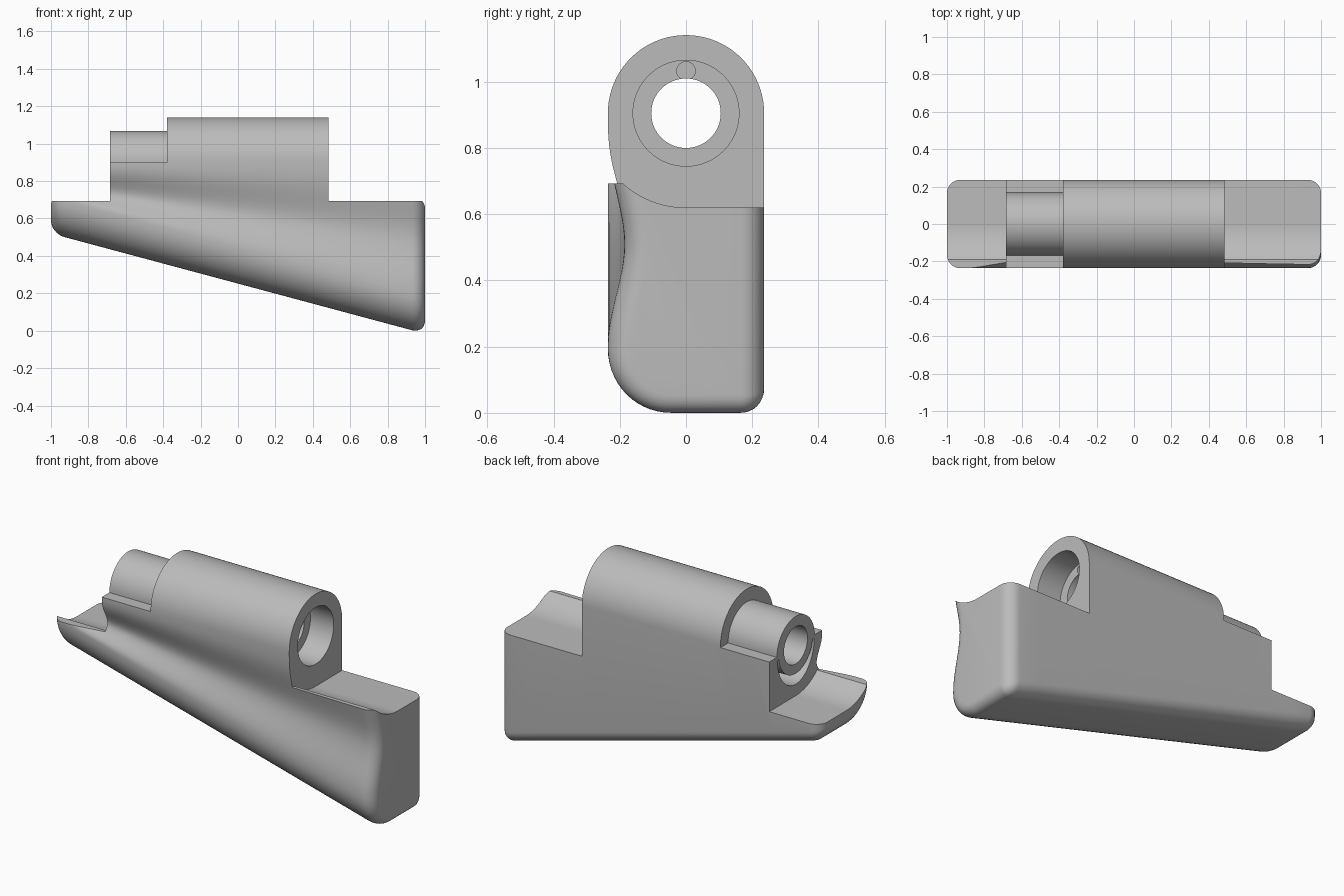
import bpy, bmesh, math

cube = bpy.data.objects.get("Cube")
if cube:
    bpy.data.objects.remove(cube, do_unlink=True)

W = 0.236      # half width of the block
AXIS = 0.905   # height of the bore axis
ROUND = 0.07   # rounding of the ends and the back edge

grey = bpy.data.materials.new("light grey")
grey.use_nodes = True
colour = (0.5, 0.5, 0.5, 1)
grey.diffuse_color = colour
grey.node_tree.nodes["Principled BSDF"].inputs["Base Color"].default_value = colour


def arc(cy, cz, ry, rz, a0, a1, n):
    """Points on an elliptical arc in the YZ plane, angles in degrees."""
    pts = []
    for i in range(n + 1):
        a = math.radians(a0 + (a1 - a0) * i / n)
        pts.append((cy + ry * math.cos(a), cz + rz * math.sin(a)))
    return pts


def loft(name, sections):
    """Closed solid through (x, points) sections."""
    bm = bmesh.new()
    rings = [[bm.verts.new((x, y, z)) for y, z in pts] for x, pts in sections]
    n = len(rings[0])
    for a, b in zip(rings, rings[1:]):
        for i in range(n):
            j = (i + 1) % n
            bm.faces.new((a[i], a[j], b[j], b[i]))
    bm.faces.new(rings[0])
    bm.faces.new(rings[-1])
    bmesh.ops.recalc_face_normals(bm, faces=bm.faces)
    mesh = bpy.data.meshes.new(name)
    bm.to_mesh(mesh)
    bm.free()
    mesh.materials.append(grey)
    ob = bpy.data.objects.new(name, mesh)
    bpy.context.collection.objects.link(ob)
    return ob


def smooth(t):
    return t * t * (3 - 2 * t)


def section(x):
    """Cross-section at x: rounded sloping bottom, finger groove, domed top."""
    d = min(1 - abs(x), ROUND)
    ins = ROUND - math.sqrt(max(0, ROUND ** 2 - (ROUND - d) ** 2))
    front, back = -W + ins, W - ins
    slope = 0.268 * (0.94 - x)
    bottom = slope + ins
    rf, rb = 0.19 - ins, max(ROUND - ins, 0.004)
    low, mid = slope + 0.2, 0.5 + 0.14 * (1 - x)
    pts = arc(back - rb, bottom + rb, rb, rb, 0, -90, 8)
    pts += arc(front + rf, bottom + rf, rf, rf, 270, 180, 14)
    for i in range(13):
        t = i / 12
        pts.append((front + 0.05 * smooth(t), low + (mid - low) * t))
    for i in range(1, 16):
        t = i / 16
        pts.append((front + 0.05 * smooth(1 - t) ** 1.6, mid + (AXIS - mid) * t))
    pts += arc(0, AXIS, back, W, 180, 0, 40)
    return pts


# Main block, with closely spaced sections at the rounded ends
ends = [1 - ROUND * (1 - math.cos(math.radians(90 * i / 8))) for i in range(9)]
xs = [-x for x in ends] + [-0.93 + 1.86 * i / 16 for i in range(1, 16)] + ends[::-1]
body = loft("grip_block", [(x, section(x)) for x in xs])


def prism(name, pts, x0, x1):
    return loft(name, [(x0, pts), (x1, pts)])


# Cutters for the troughs, the neck tube and the bores
trough = [(-0.5, 0.695)] + arc(0, AXIS, 0.285, 0.285, 228.2, 270, 16)
trough += [(0.5, 0.62), (0.5, 1.5), (-0.5, 1.5)]
neck = [(-0.5, 0.9)] + arc(0, 0.9, 0.168, 0.168, 180, 0, 40)
neck += [(0.5, 0.9), (0.5, 1.5), (-0.5, 1.5)]
crescent = arc(0, 0.895, 0.166, 0.21, 185, 355, 30)
crescent += arc(0, 0.895, 0.15, 0.15, 355, 185, 30)

cutters = [
    prism("nose_cutter", trough, 0.485, 1.2),
    prism("tail_cutter", trough, -1.2, -0.685),
    prism("neck_cutter", neck, -0.75, -0.38),
    prism("bore_cutter", arc(0, AXIS, 0.105, 0.105, 0, 354.375, 63), -1.3, 1.3),
    prism("counterbore_cutter", arc(0, AXIS, 0.16, 0.16, 0, 354.375, 63), 0.34, 0.7),
    prism("pin_hole_cutter", arc(0, 1.033, 0.028, 0.028, 0, 345, 23), 0.24, 0.4),
    prism("crescent_cutter", crescent, -0.75, -0.55),
]

bpy.context.view_layer.objects.active = body
for cutter in cutters:
    cutter.hide_render = True
    mod = body.modifiers.new(cutter.name, 'BOOLEAN')
    mod.operation = 'DIFFERENCE'
    mod.solver = 'EXACT'
    mod.object = cutter
    bpy.ops.object.modifier_apply(modifier=mod.name)
    bpy.data.objects.remove(cutter, do_unlink=True)

# Smooth curves with crisp machined edges
for ob in bpy.context.selected_objects:
    ob.select_set(False)
body.select_set(True)
bpy.ops.object.shade_smooth_by_angle(angle=math.radians(30))
